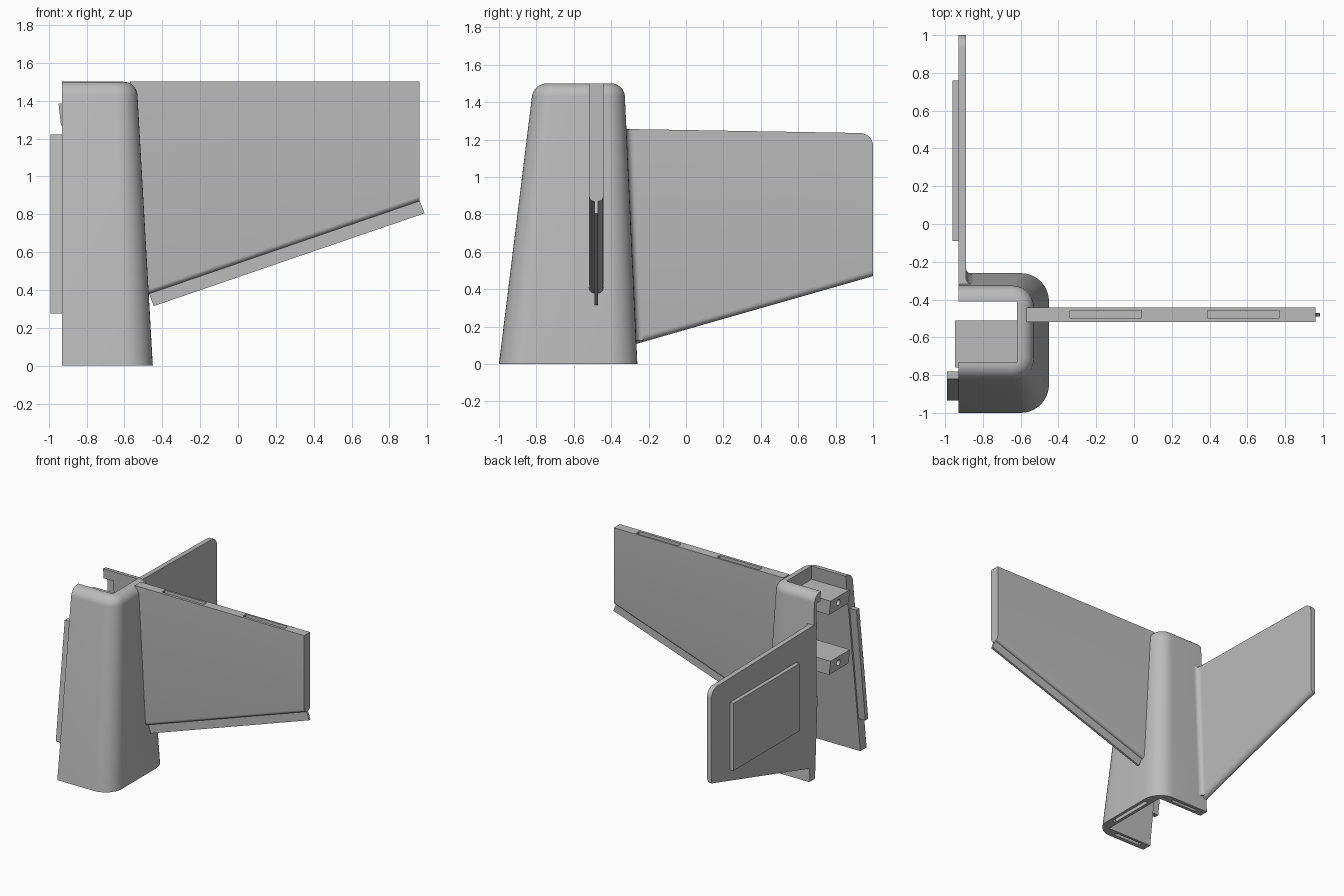
import bpy, bmesh, math
from mathutils import Vector

if "Cube" in bpy.data.objects:
    bpy.data.objects.remove(bpy.data.objects["Cube"])

grey = bpy.data.materials.new("plain grey")
grey.use_nodes = True
grey.diffuse_color = (0.5, 0.5, 0.5, 1)
grey.node_tree.nodes["Principled BSDF"].inputs["Base Color"].default_value = (0.5, 0.5, 0.5, 1)


def loft(name, rings, round_edges=None, radius=0.0):
    """Skin a stack of equal rings into a capped solid, optionally rounding chosen edges."""
    bm = bmesh.new()
    loops = [[bm.verts.new(p) for p in ring] for ring in rings]
    n = len(loops[0])
    for a, b in zip(loops, loops[1:]):
        for i in range(n):
            j = (i + 1) % n
            bm.faces.new((a[i], a[j], b[j], b[i]))
    bm.faces.new(loops[0])
    bm.faces.new(loops[-1])
    bmesh.ops.recalc_face_normals(bm, faces=bm.faces)
    if round_edges:
        edges = [e for e in bm.edges if round_edges(e.verts[0].co, e.verts[1].co)]
        bmesh.ops.bevel(bm, geom=edges, offset=radius, segments=5, profile=0.5, affect='EDGES')
    mesh = bpy.data.meshes.new(name)
    bm.to_mesh(mesh)
    bm.free()
    mesh.materials.append(grey)
    obj = bpy.data.objects.new(name, mesh)
    bpy.context.collection.objects.link(obj)
    return obj


def box(name, lo, hi):
    (x0, y0, z0), (x1, y1, z1) = lo, hi
    return loft(name, [[(x0, y0, z), (x1, y0, z), (x1, y1, z), (x0, y1, z)] for z in (z0, z1)])


def cut(target, *cutters):
    for c in cutters:
        c.hide_render = True
        c.hide_set(True)
        c.display_type = 'WIRE'
        m = target.modifiers.new("cut_" + c.name, 'BOOLEAN')
        m.operation = 'DIFFERENCE'
        m.solver = 'EXACT'
        m.object = c


def smooth(obj):
    bpy.ops.object.select_all(action='DESELECT')
    obj.select_set(True)
    bpy.context.view_layer.objects.active = obj
    bpy.ops.object.shade_smooth_by_angle(angle=math.radians(32))


OPEN_X = -0.93
TOP = 1.5
FILLET = 0.07


def mix(a, b, t):
    return a + (b - a) * t


def shell_ring(z, inset):
    """Outline flat on the open side with two rounded corners on the other."""
    t = z / TOP
    front, back = mix(-1.0, -0.815, t) + inset, mix(-0.26, -0.33, t) - inset
    side, r = mix(-0.45, -0.535, t) - inset, mix(0.15, 0.11, t) - inset
    ring = [(OPEN_X, front, z)]
    for cy, start in ((front + r, -90), (back - r, 0)):
        for k in range(11):
            a = math.radians(start + 9 * k)
            ring.append((side - r + r * math.cos(a), cy + r * math.sin(a), z))
    return ring + [(OPEN_X, back, z)]


# Tapered housing with a rounded top rim
levels = [(0, 0)]
for k in range(9):
    a = math.radians(90 * k / 8)
    levels.append((TOP - FILLET + FILLET * math.sin(a), FILLET * (1 - math.cos(a))))
housing = loft("housing", [shell_ring(z, inset) for z, inset in levels])

# Cavity, open at the side, top and bottom
cavity = []
for z in (-0.1, 1.6):
    t = z / TOP
    x, front, back = mix(-0.53, -0.62, t), mix(-0.92, -0.73, t), mix(-0.335, -0.41, t)
    cavity.append([(-1.2, front, z), (x, front, z), (x, back, z), (-1.2, back, z)])
cut(housing,
    loft("cavity_cutter", cavity),
    box("recess_cutter", (-1.1, -0.5, 0.66), (-0.84, -0.355, 1.42)),
    box("front_slot_cutter", (-0.86, -0.97, -0.1), (-0.62, -0.94, 0.1)),
    box("side_slot_cutter", (-0.505, -0.82, -0.1), (-0.475, -0.44, 0.1)),
    box("back_slot_cutter", (-0.86, -0.31, -0.1), (-0.62, -0.285, 0.1)))
smooth(housing)

# Mounting blocks with screw holes
for label, z in (("upper", 1.27), ("lower", 0.78)):
    rings = []
    for h, x in ((z, -0.935), (z + 0.115, -0.948)):
        rings.append([(x, -0.76, h), (-0.56, -0.76, h), (-0.56, -0.51, h), (x, -0.51, h)])
    block = loft(label + "_block", rings)
    hole = []
    for x in (-1.0, -0.8):
        hole.append([(x, -0.62 + 0.024 * math.cos(k * math.pi / 8),
                      z + 0.06 + 0.024 * math.sin(k * math.pi / 8)) for k in range(16)])
    cut(block, loft(label + "_hole_cutter", hole))

# Rail on the open edge of the front wall
loft("edge_rail", [[(-0.99, y, z), (OPEN_X + 0.01, y, z),
                    (OPEN_X + 0.01, y + 0.038, z), (-0.99, y + 0.038, z)]
                   for y, z in ((-0.935, 0.275), (-0.82, 1.22))])

# Long side wing with a rounded lower edge
outline = [(-0.57, TOP), (0.96, TOP), (0.96, 0.87), (-0.51, 0.366)]
wing = loft("side_wing", [[(x, y, z) for x, z in outline] for y in (-0.518, -0.442)],
            lambda a, b: max(a.z, b.z) < 1 and abs(a.y - b.y) < 0.01, 0.026)
cut(wing, *[box("wing_slot_cutter_%d" % i, (x, -0.497, 1.42), (x + 0.38, -0.457, 1.6))
            for i, x in enumerate((-0.34, 0.39))])
smooth(wing)

# Thin tongue along the lower edge of the wing
tongue = [(-0.48, 0.40), (0.95, 0.89), (0.96, 0.87), (0.985, 0.805), (-0.445, 0.315), (-0.47, 0.38)]
loft("wing_tongue", [[(x, y, z) for x, z in tongue] for y in (-0.489, -0.471)])

# Back fin with a rounded tip corner and a rounded lower edge
outline = [(-0.3, 0.098), (-0.36, 1.257)]
for k in range(9):
    a = math.radians(90 - 90 * k / 8)
    outline.append((0.93 + 0.07 * math.cos(a), 1.165 + 0.07 * math.sin(a)))
outline.append((1.0, 0.47))
fin = loft("back_fin", [[(x, y, z) for y, z in outline] for x in (OPEN_X, -0.89)],
           lambda a, b: max(a.z, b.z) < 0.5 and min(a.x, b.x) > -0.9, 0.032)
smooth(fin)

# Raised plate on the outer face of the fin
box("fin_plate", (-0.962, -0.09, 0.49), (-0.92, 0.76, 1.04))

# Concave blend where the fin meets the housing
rings = []
for z in (0.125, 1.255):
    y = mix(-0.26, -0.33, z / TOP)
    ring = [(-0.9, y - 0.01, z)]
    for k in range(7):
        a = math.radians(270 - 15 * k)
        ring.append((-0.855 + 0.035 * math.cos(a), y + 0.035 + 0.035 * math.sin(a), z))
    rings.append(ring)
smooth(loft("fin_blend", rings))
